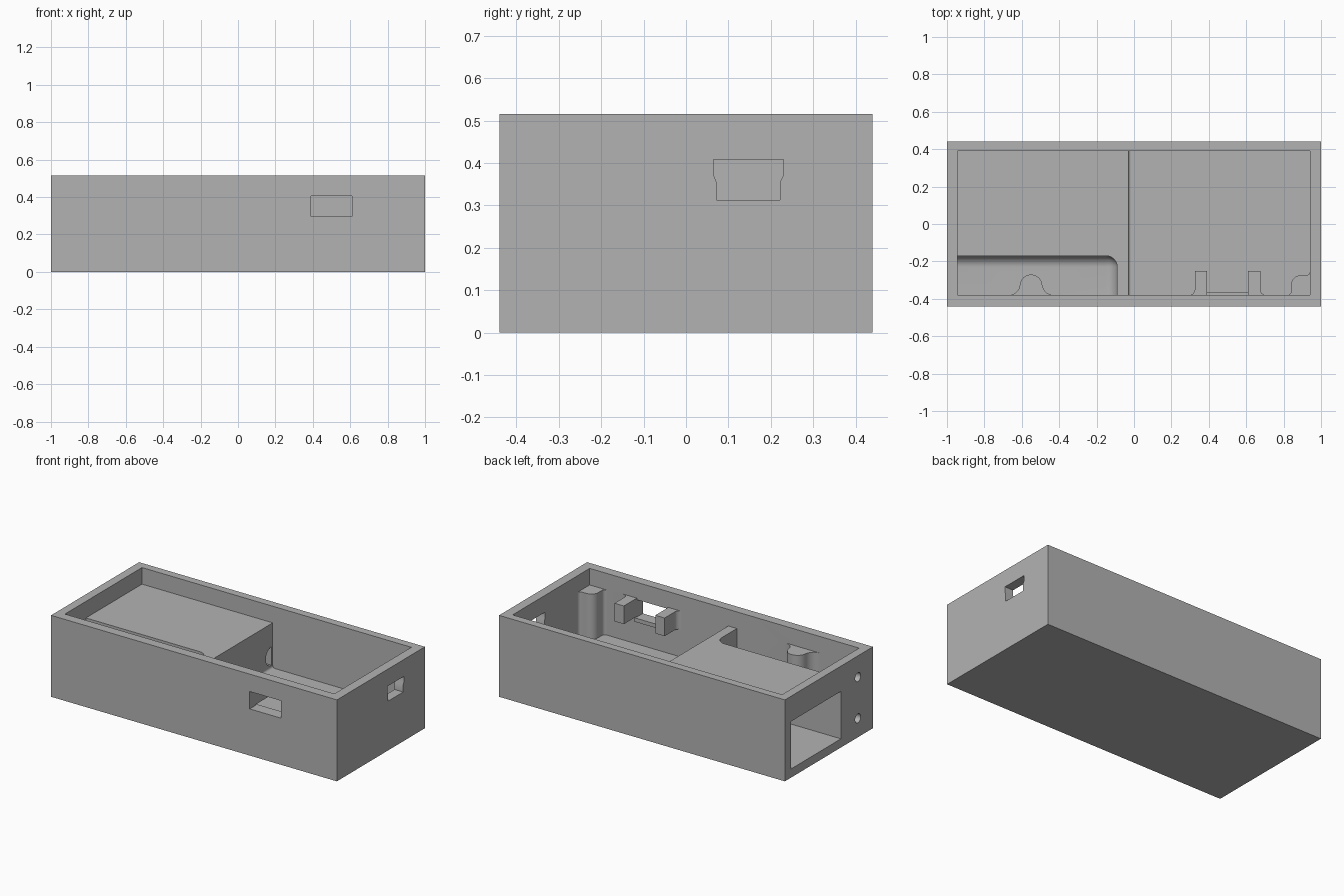
import bpy, bmesh, math
from mathutils import Vector

if "Cube" in bpy.data.objects:
    bpy.data.objects.remove(bpy.data.objects["Cube"], do_unlink=True)

grey = bpy.data.materials.new("light_grey")
grey.use_nodes = True
grey.diffuse_color = (0.45, 0.45, 0.45, 1)
grey.node_tree.nodes["Principled BSDF"].inputs["Base Color"].default_value = (0.45, 0.45, 0.45, 1)

W, D, H = 1.0, 0.44, 0.515             # half length, half depth, height
LEFT, RIGHT, FRONT, BACK = -0.945, 0.94, -0.38, 0.39
FLOOR, DECK, TOP = 0.125, 0.41, 0.6
LOW = 0.055


def finish(name, bm):
    bmesh.ops.recalc_face_normals(bm, faces=bm.faces)
    mesh = bpy.data.meshes.new(name)
    bm.to_mesh(mesh)
    bm.free()
    mesh.materials.append(grey)
    obj = bpy.data.objects.new(name, mesh)
    bpy.context.collection.objects.link(obj)
    return obj


def prism(name, outline, axis, lo, hi):
    """Extrude a closed outline along an axis; outline is in the other two axes."""
    bm = bmesh.new()

    def place(p):
        v = list(p)
        v.insert(axis, lo)
        return v
    face = bm.faces.new([bm.verts.new(place(p)) for p in outline])
    step = Vector((0, 0, 0))
    step[axis] = hi - lo
    new = bmesh.ops.extrude_face_region(bm, geom=[face])["geom"]
    bmesh.ops.translate(bm, vec=step, verts=[g for g in new if isinstance(g, bmesh.types.BMVert)])
    return finish(name, bm)


def box(name, x, y, z, radius=0, rule=None):
    """Box by ranges; edges whose midpoint satisfies rule are rounded."""
    bm = bmesh.new()
    bmesh.ops.create_cube(bm, size=1)
    for v in bm.verts:
        v.co = [r[0] if c < 0 else r[1] for c, r in zip(v.co, (x, y, z))]
    if rule:
        edges = [e for e in bm.edges if rule((e.verts[0].co + e.verts[1].co) / 2)]
        bmesh.ops.bevel(bm, geom=edges, offset=radius, segments=10, profile=0.5, affect='EDGES')
    return finish(name, bm)


def arc(cx, cy, r, start, end, n=12):
    return [(cx + r * math.cos(math.radians(start + (end - start) * i / n)),
             cy + r * math.sin(math.radians(start + (end - start) * i / n))) for i in range(n + 1)]


def combine(target, others, mode):
    bpy.context.view_layer.objects.active = target
    for other in others:
        mod = target.modifiers.new(mode.lower(), 'BOOLEAN')
        mod.operation, mod.solver, mod.object = mode, 'EXACT', other
        bpy.ops.object.modifier_apply(modifier=mod.name)
        bpy.data.objects.remove(other, do_unlink=True)


case = box("case", (-W, W), (-D, D), (0, H))

# Open upper tray, deep right bay, front trough and enclosed left compartment
near = lambda a, b: abs(a - b) < 0.001
trough_edges = lambda m: (near(m.y, -0.17) and (near(m.z, LOW) or near(m.x, -0.09))) or \
                         (near(m.x, -0.09) and near(m.z, LOW))
cuts = [
    box("upper_tray", (LEFT, RIGHT), (FRONT, BACK), (DECK, TOP)),
    box("right_bay", (-0.03, RIGHT), (FRONT, BACK), (FLOOR, TOP), 0.015,
        lambda m: near(m.x, -0.03) and near(m.z, FLOOR)),
    box("trough", (LEFT, -0.09), (FRONT, -0.17), (LOW, TOP), 0.06, trough_edges),
    box("compartment", (-1.1, -0.09), (-0.12, 0.38), (LOW, 0.355)),
    # Wire passage, front port and end port
    prism("wire_passage", arc(0.38, 0.205, 0.06, 90, 270), 0, -0.15, 0.0),
    box("front_port", (0.39, 0.61), (-0.5, -0.3), (0.295, 0.405)),
    prism("end_port", [(0.065, 0.408), (0.23, 0.408), (0.23, 0.372), (0.222, 0.355), (0.222, 0.312),
                       (0.072, 0.312), (0.072, 0.355), (0.065, 0.372)], 0, 0.9, 1.1),
]
# Two round holes in the left end
for z in (0.12, 0.38):
    cuts.append(prism("end_hole", arc(-0.29, z, 0.028, 0, 360, 32)[:-1], 0, -1.1, -0.9))
combine(case, cuts, 'DIFFERENCE')

# Half-round boss blending into the front wall
wall = FRONT - 0.01
boss = [(-0.67, wall)] + arc(-0.67, FRONT + 0.06, 0.06, 270, 360) + arc(-0.55, -0.33, 0.06, 180, 0) \
    + arc(-0.43, FRONT + 0.06, 0.06, 180, 270) + [(-0.43, wall)]
adds = [prism("trough_boss", boss, 2, LOW - 0.01, DECK)]

# Rounded column in the front right corner
column = [(0.82, wall)] + arc(0.82, FRONT + 0.02, 0.02, 270, 360) + arc(0.89, -0.325, 0.05, 180, 90) \
    + arc(0.92, -0.255, 0.02, 270, 360) + [(0.95, -0.255), (0.95, wall)]
adds.append(prism("corner_column", column, 2, FLOOR - 0.01, DECK))

# Mirrored holders beside the front port, with a thin sill between
post = [(0.11, wall), (0.11, -0.25), (0.175, -0.25)] + arc(0.205, FRONT + 0.03, 0.03, 180, 270) + [(0.205, wall)]
for side in (-1, 1):
    adds.append(prism("port_holder", [(0.5 + side * x, y) for x, y in post], 2, 0.3, 0.415))
adds.append(box("port_sill", (0.385, 0.615), (wall, -0.365), (0.27, 0.295)))
combine(case, adds, 'UNION')

bpy.ops.object.select_all(action='DESELECT')
case.select_set(True)
bpy.context.view_layer.objects.active = case
bpy.ops.object.shade_smooth_by_angle(angle=math.radians(30))
